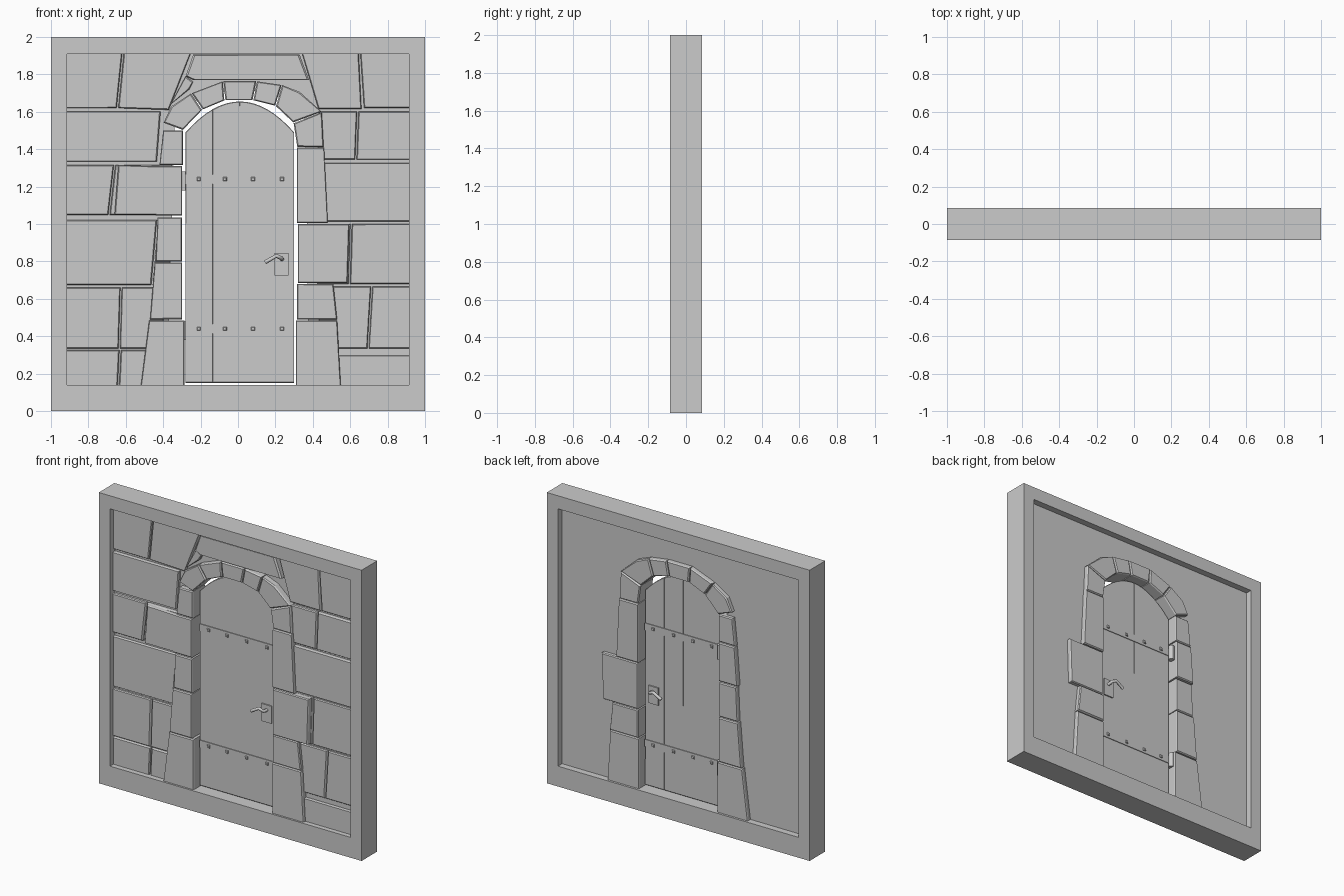
import bpy, bmesh, random
from mathutils import Vector

random.seed(4)
if "Cube" in bpy.data.objects:
    bpy.data.objects.remove(bpy.data.objects["Cube"])

grey = bpy.data.materials.new("stone_grey")
grey.use_nodes = True
grey.diffuse_color = (0.6, 0.6, 0.6, 1)
grey.node_tree.nodes["Principled BSDF"].inputs["Base Color"].default_value = (0.6, 0.6, 0.6, 1)


def finish(name, bm):
    bmesh.ops.recalc_face_normals(bm, faces=bm.faces)
    mesh = bpy.data.meshes.new(name)
    bm.to_mesh(mesh)
    bm.free()
    mesh.materials.append(grey)
    obj = bpy.data.objects.new(name, mesh)
    bpy.context.collection.objects.link(obj)
    return obj


def shrink(pts, d):
    """Pull an outline's corners towards its middle."""
    mid = sum((Vector(p) for p in pts), Vector((0, 0))) / len(pts)
    return [Vector(p) + (mid - Vector(p)).normalized() * d for p in pts]


def prism(name, pts, front, back, chamfer=0.0, both=False):
    """Extrude an x-z outline along y, with optional chamfered faces."""
    layers = [(front, chamfer), (back, chamfer if both else 0)]
    if chamfer:
        layers.insert(1, (front + chamfer, 0))
        if both:
            layers.insert(2, (back - chamfer, 0))
    bm = bmesh.new()
    loops = [[bm.verts.new((p[0], y, p[1])) for p in shrink(pts, d)] for y, d in layers]
    bm.faces.new(loops[0])
    bm.faces.new(loops[-1])
    n = len(pts)
    for a, b in zip(loops, loops[1:]):
        for i in range(n):
            j = (i + 1) % n
            bm.faces.new((a[i], a[j], b[j], b[i]))
    return finish(name, bm)


def rect(x0, x1, z0, z1):
    return [(x0, z0), (x1, z0), (x1, z1), (x0, z1)]


# Outer frame: one continuous ring
bm = bmesh.new()
outer, inner = rect(-1, 1, 0, 2), rect(-.915, .915, .14, 1.91)
rings = [[bm.verts.new((x, y, z)) for x, z in pts]
         for pts, y in ((outer, -.085), (inner, -.085), (inner, .085), (outer, .085))]
for k in range(4):
    a, b = rings[k], rings[(k + 1) % 4]
    for i in range(4):
        j = (i + 1) % 4
        bm.faces.new((a[i], a[j], b[j], b[i]))
finish("frame", bm)

# Wall slab with the doorway notched out
prism("wall_slab", [(-.93, .12), (-.38, .12), (-.34, 1.53), (-.22, 1.66), (-.07, 1.71),
                    (.09, 1.71), (.22, 1.68), (.36, 1.56), (.38, .12), (.93, .12),
                    (.93, 1.93), (-.93, 1.93)], -.03, .04)

# Facing stones: bottom, top, lean, then vertical joints
courses = [
    (.12, .33, .01, (-.93, -.64, -.42)), (.33, .665, .01, (-.93, -.635, -.4)),
    (.67, 1.025, .03, (-.93, -.46, -.37)), (1.045, 1.32, .03, (-.93, -.69, -.38)),
    (1.33, 1.605, .02, (-.93, -.43)), (1.615, 1.92, .03, (-.93, -.645)),
    (.12, .3, 0, (.42, .93)), (.33, .67, .02, (.42, .695, .93)),
    (.675, 1.005, .01, (.42, .595, .93)), (1.01, 1.33, 0, (.4, .93)),
    (1.34, 1.605, .01, (.42, .63, .93)), (1.615, 1.92, -.02, (.67, .93)),
]
for z0, z1, lean, joints in courses:
    for x0, x1 in zip(joints, joints[1:]):
        g = .004
        l0 = 0 if abs(x0) > .9 else lean
        l1 = 0 if abs(x1) > .9 else lean
        pts = [(x0 + g, z0 + g), (x1 - g, z0 + g), (x1 + l1 - g, z1 - g), (x0 + l0 + g, z1 - g)]
        prism("wall_stone", pts, -.047 - random.uniform(0, .008), 0, .007)
prism("upper_stone_left", [(-.64, 1.62), (-.37, 1.61), (-.25, 1.92), (-.61, 1.92)], -.05, 0, .007)
prism("upper_stone_right", [(.43, 1.615), (.66, 1.615), (.645, 1.92), (.34, 1.92)], -.05, 0, .007)
prism("wedge_stone", [(-.36, 1.64), (-.26, 1.72), (-.24, 1.76), (-.28, 1.79)], -.055, 0, .007)
prism("lintel_stone", [(-.28, 1.79), (-.24, 1.77), (.38, 1.77), (.33, 1.905), (-.24, 1.905)],
      -.075, 0, .01)

# Jamb stones: bottom, top, inner edge, outer edge at bottom and top
left_jamb = [(.13, .485, .287, .52, .475), (.49, .795, .3, .47, .445), (.8, 1.035, .3, .44, .43),
             (1.045, 1.31, .3, .44, .42), (1.315, 1.5, .295, .42, .4)]
right_jamb = [(.13, .485, .31, .55, .53), (.49, .68, .315, .53, .51), (.685, 1.0, .32, .585, .595),
              (1.005, 1.41, .315, .48, .46)]
for side, rows in ((-1, left_jamb), (1, right_jamb)):
    for i, (z0, z1, xi, xa, xb) in enumerate(rows):
        pts = [(side * xi, z0), (side * xa, z0), (side * xb, z1), (side * xi, z1)]
        front = -.083 if xa > .56 else -.072 - .004 * (i % 2)
        prism("jamb_stone", pts, front, .07 + .004 * (i % 2), .007, True)
prism("long_stone", [(-.66, 1.05), (-.302, 1.05), (-.302, 1.305), (-.64, 1.315)], -.076, 0, .007)

# Arch stones between pairs of inner and outer joint points
arch_in = [(-.295, 1.5), (-.19, 1.61), (-.07, 1.66), (.08, 1.66), (.2, 1.63), (.295, 1.54), (.315, 1.41)]
arch_out = [(-.4, 1.54), (-.25, 1.7), (-.08, 1.765), (.1, 1.765), (.235, 1.745), (.45, 1.6), (.46, 1.41)]
corners = {0: (-.36, 1.63), 4: (.33, 1.71)}
for i in range(6):
    extra = [corners[i]] if i in corners else []
    pts = [arch_in[i], arch_out[i]] + extra + [arch_out[i + 1], arch_in[i + 1]]
    prism("arch_stone", shrink(pts, .003), -.075, .073, .008, True)


# Door planks following the arch
def door_top(x):
    return 1.655 - .165 * ((x - .01) / .29) ** 2


count, width, left = 4, .145, -.28
for i in range(count):
    x0, x1 = left + i * width, left + (i + 1) * width
    top = [(x1 + (x0 - x1) * k / 4, door_top(x1 + (x0 - x1) * k / 4)) for k in range(5)]
    prism("door_plank", [(x0, .15), (x1, .15)] + top, -.015, .015, .004, True)

# Straps, studs and hinges
for z in (1.24, .44):
    prism("strap", rect(-.28, .3, z - .025, z + .025), -.02, .02)
    for x in (-.21, -.07, .08, .235):
        prism("stud", rect(x - .01, x + .01, z - .01, z + .01), -.028, .028, .004, True)
    bpy.ops.mesh.primitive_cylinder_add(vertices=12, radius=.02, depth=.1, location=(-.285, .035, z - .01))
    hinge = bpy.context.object
    hinge.name = "hinge_barrel"
    hinge.data.materials.append(grey)
    bpy.ops.object.shade_smooth_by_angle()

# Handles on both faces: plate, spindle and bent lever
for s in (-1, 1):
    y0, y1 = sorted((s * .012, s * .024))
    prism("handle_plate", rect(.195, .27, .725, .845), y0, y1)
    curve = bpy.data.curves.new("handle_lever", "CURVE")
    curve.dimensions = "3D"
    curve.bevel_depth = .011
    curve.bevel_resolution = 1
    curve.use_fill_caps = True
    path = curve.splines.new("POLY")
    route = [(.235, .02, .81), (.235, .06, .815), (.205, .065, .83), (.145, .062, .795)]
    path.points.add(len(route) - 1)
    for p, (x, y, z) in zip(path.points, route):
        p.co = (x, s * y, z, 1)
    curve.materials.append(grey)
    bpy.context.collection.objects.link(bpy.data.objects.new("handle_lever", curve))
